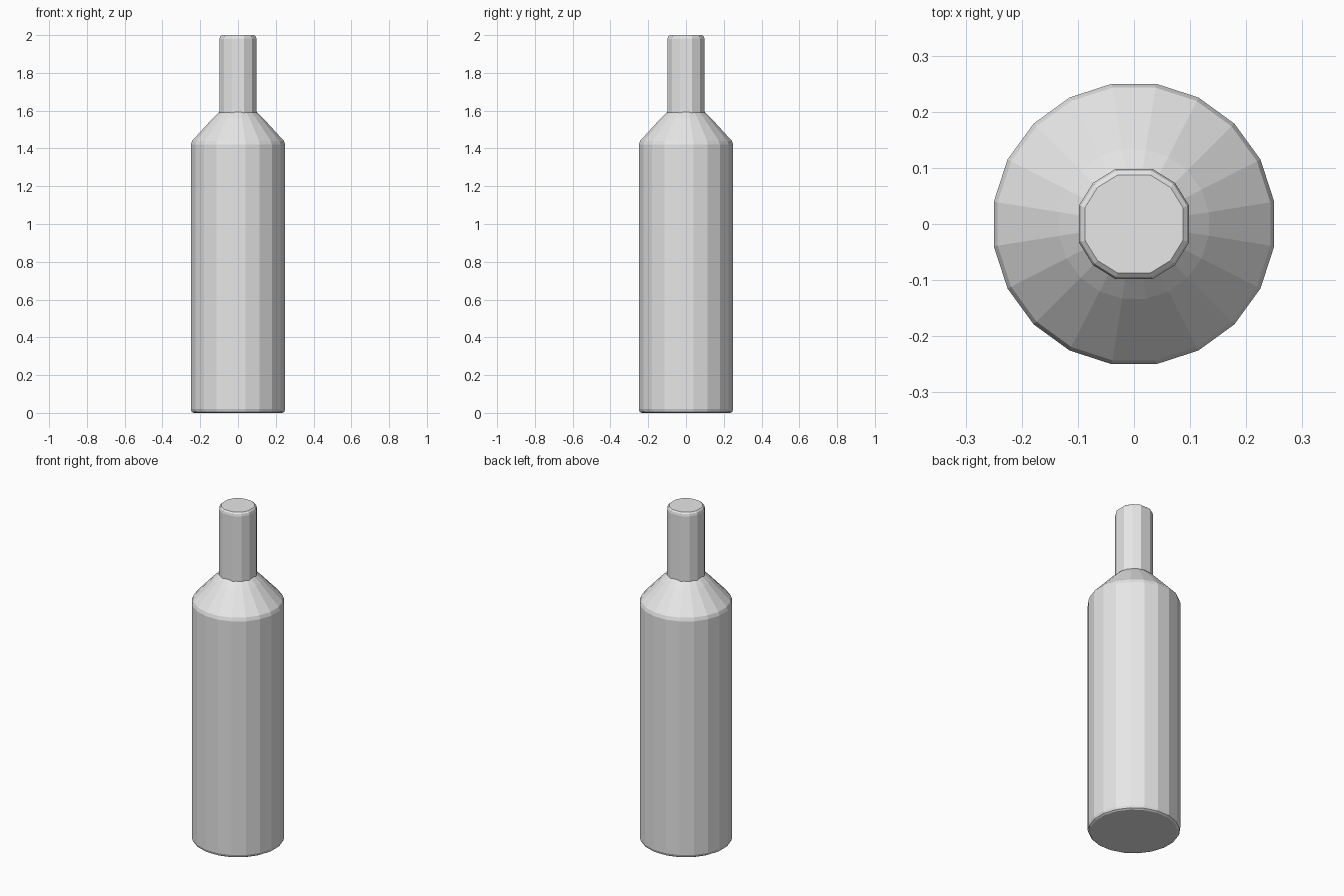
import bpy
import bmesh
from math import sin, cos, radians

cube = bpy.data.objects.get("Cube")
if cube:
    bpy.data.objects.remove(cube, do_unlink=True)

# Single plain grey
GREY = (0.8, 0.8, 0.8, 1.0)
grey = bpy.data.materials.new("plain_grey")
grey.use_nodes = True
grey.diffuse_color = GREY
bsdf = next(n for n in grey.node_tree.nodes if n.type == "BSDF_PRINCIPLED")
bsdf.inputs["Base Color"].default_value = GREY
bsdf.inputs["Roughness"].default_value = 0.6


def lathe(name, profile, angles, cap_bottom=False, cap_top=False):
    """Sweep (radius, height) pairs round z, with corners at the given angles."""
    bm = bmesh.new()
    rings = [[bm.verts.new((r * cos(a), r * sin(a), z)) for a in angles]
             for r, z in profile]
    n = len(angles)
    for low, high in zip(rings, rings[1:]):
        for i in range(n):
            j = (i + 1) % n
            bm.faces.new((low[i], low[j], high[j], high[i]))
    if cap_bottom:
        bm.faces.new(rings[0][::-1])
    if cap_top:
        bm.faces.new(rings[-1])
    mesh = bpy.data.meshes.new(name)
    bm.to_mesh(mesh)
    bm.free()
    mesh.materials.append(grey)
    obj = bpy.data.objects.new(name, mesh)
    bpy.context.collection.objects.link(obj)
    return obj


# Twenty-sided body with a bevelled base and a sloping shoulder
body_angles = [radians(18 * i + 9) for i in range(20)]
lathe("bottle_body",
      [(0.238, 0), (0.248, 0.006), (0.253, 0.02), (0.253, 1.42),
       (0.246, 1.44), (0.135, 1.56), (0.098, 1.594)],
      body_angles, cap_bottom=True)

# Twelve-sided neck, wider on the four axis-facing sides, with a bevelled top
neck_angles = [radians(90 * q + a) for q in range(4) for a in (18.5, 45, 71.5)]
lathe("bottle_neck",
      [(0.1035, 1.58), (0.1035, 1.98), (0.1, 1.993), (0.092, 2)],
      neck_angles, cap_top=True)
